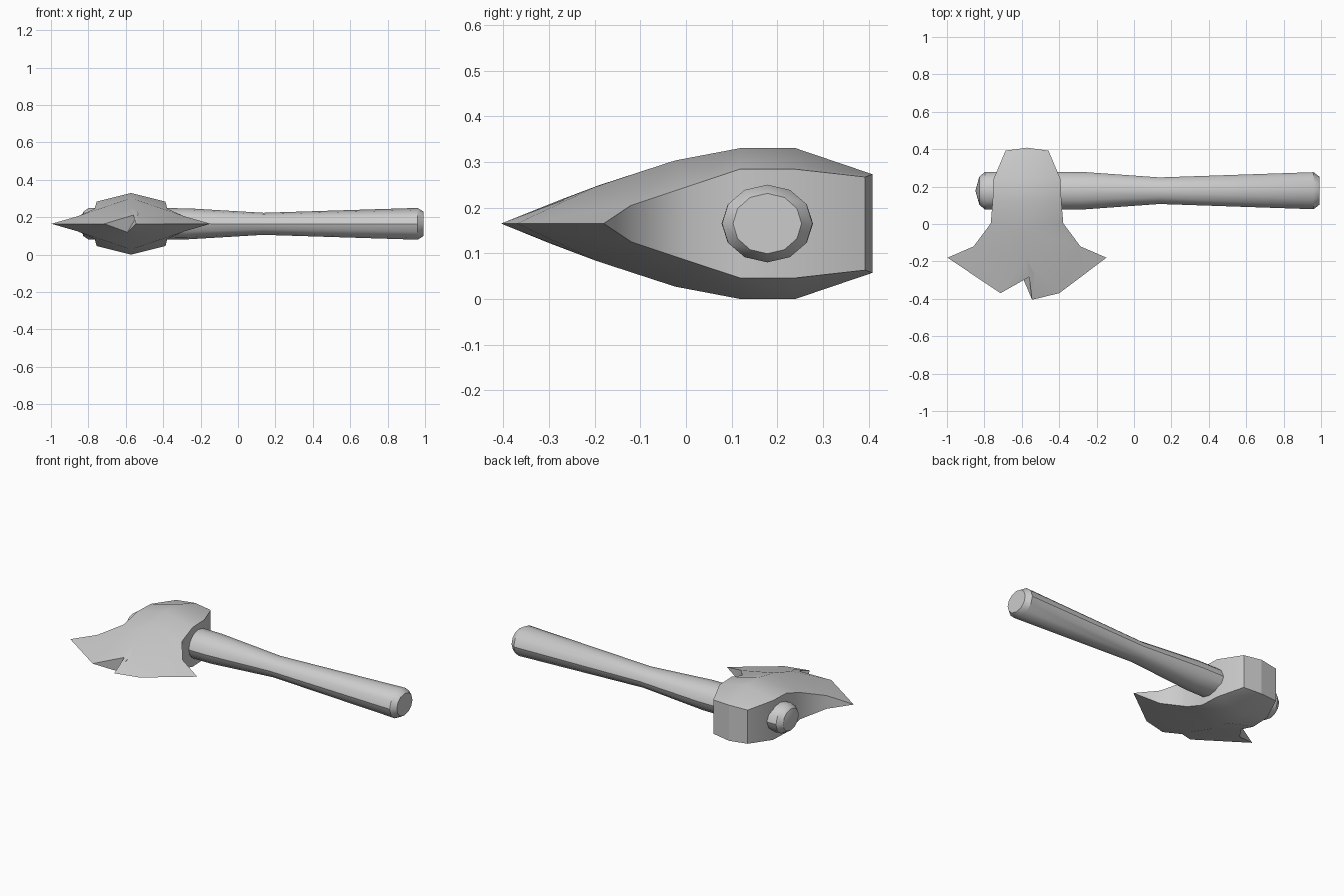
import bpy, bmesh, math

if "Cube" in bpy.data.objects:
    bpy.data.objects.remove(bpy.data.objects["Cube"])

CX, CZ = -0.572, 0.165   # head centre line and mid-plane


def finish(name, bm, angle):
    bmesh.ops.recalc_face_normals(bm, faces=bm.faces)
    me = bpy.data.meshes.new(name)
    bm.to_mesh(me)
    bm.free()
    ob = bpy.data.objects.new(name, me)
    bpy.context.collection.objects.link(ob)
    bpy.ops.object.select_all(action='DESELECT')
    ob.select_set(True)
    bpy.context.view_layer.objects.active = ob
    bpy.ops.object.shade_smooth_by_angle(angle=math.radians(angle))
    return ob


# Handle: oval rings along x, domed butt at the head end
bm = bmesh.new()
SIDES = 12
HY = 0.178
stations = [(-0.827, 0.075, 0.065), (-0.797, 0.1, 0.085), (-0.27, 0.1, 0.083),
            (0.136, 0.071, 0.059), (0.96, 0.099, 0.085), (0.991, 0.075, 0.066)]
rings = []
for x, ry, rz in stations:
    rings.append([bm.verts.new((x, HY + ry * math.cos(math.tau * i / SIDES),
                                CZ + rz * math.sin(math.tau * i / SIDES)))
                  for i in range(SIDES)])
for a, b in zip(rings, rings[1:]):
    for i in range(SIDES):
        j = (i + 1) % SIDES
        bm.faces.new((a[i], a[j], b[j], b[i]))
bm.faces.new(rings[-1])
apex = bm.verts.new((-0.848, HY, CZ))
for i in range(SIDES):
    bm.faces.new((apex, rings[0][i], rings[0][(i + 1) % SIDES]))
finish("handle", bm, 35)

# Axe head: rows of (centre y, centre half height, side y, half width, side half height)
rows = [(0.408, 0.108, 0.392, 0.115, 0.102),
        (0.24, 0.165, 0.24, 0.179, 0.119),
        (0.118, 0.165, 0.118, 0.184, 0.119),
        (-0.024, 0.138, 0.003, 0.194, 0.081),
        (-0.193, 0.083, -0.12, 0.286, 0.04)]
bm = bmesh.new()
flat = []


def v(x, y, z):
    return bm.verts.new((x, y, CZ + z))


# Shared cutting edge points
corner = {s: v(CX + s * 0.425, -0.18, 0) for s in (-1, 1)}
mid = {-1: v(-0.714, -0.37, 0), 1: v(-0.40, -0.37, 0)}
tip = v(-0.545, -0.405, 0)
# Uneven chip in the blade
notch = {1: v(-0.532, -0.267, 0.055), -1: v(-0.592, -0.294, -0.045)}

centre, side = {}, {}
for s in (-1, 1):
    centre[s] = [v(CX, cy, s * cz) for cy, cz, _, _, _ in rows]
    for t in (-1, 1):
        side[s, t] = [v(CX + t * w, sy, s * sz) for _, _, sy, w, sz in rows]

# Upper and lower surfaces
for s in (-1, 1):
    c = centre[s]
    for t in (-1, 1):
        e = side[s, t]
        for i in range(len(rows) - 1):
            bm.faces.new((c[i], c[i + 1], e[i + 1], e[i]))
        bm.faces.new((c[-1], mid[t], e[-1]))
        bm.faces.new((e[-1], mid[t], corner[t]))
    bm.faces.new((c[-1], notch[s], mid[-1]))
    bm.faces.new((c[-1], notch[s], tip))
    bm.faces.new((c[-1], tip, mid[1]))

# Side walls, back faces and chip walls
for t in (-1, 1):
    a, b = side[1, t], side[-1, t]
    for i in range(len(rows) - 1):
        bm.faces.new((a[i], a[i + 1], b[i + 1], b[i]))
    bm.faces.new((a[-1], corner[t], b[-1]))
    flat.append(bm.faces.new((centre[1][0], a[0], b[0], centre[-1][0])))
flat.append(bm.faces.new((mid[-1], notch[1], notch[-1])))
flat.append(bm.faces.new((tip, notch[1], notch[-1])))
bm.faces.index_update()
flat_ids = [f.index for f in flat]
head = finish("axe_head", bm, 32)
for i in flat_ids:
    head.data.polygons[i].use_smooth = False
